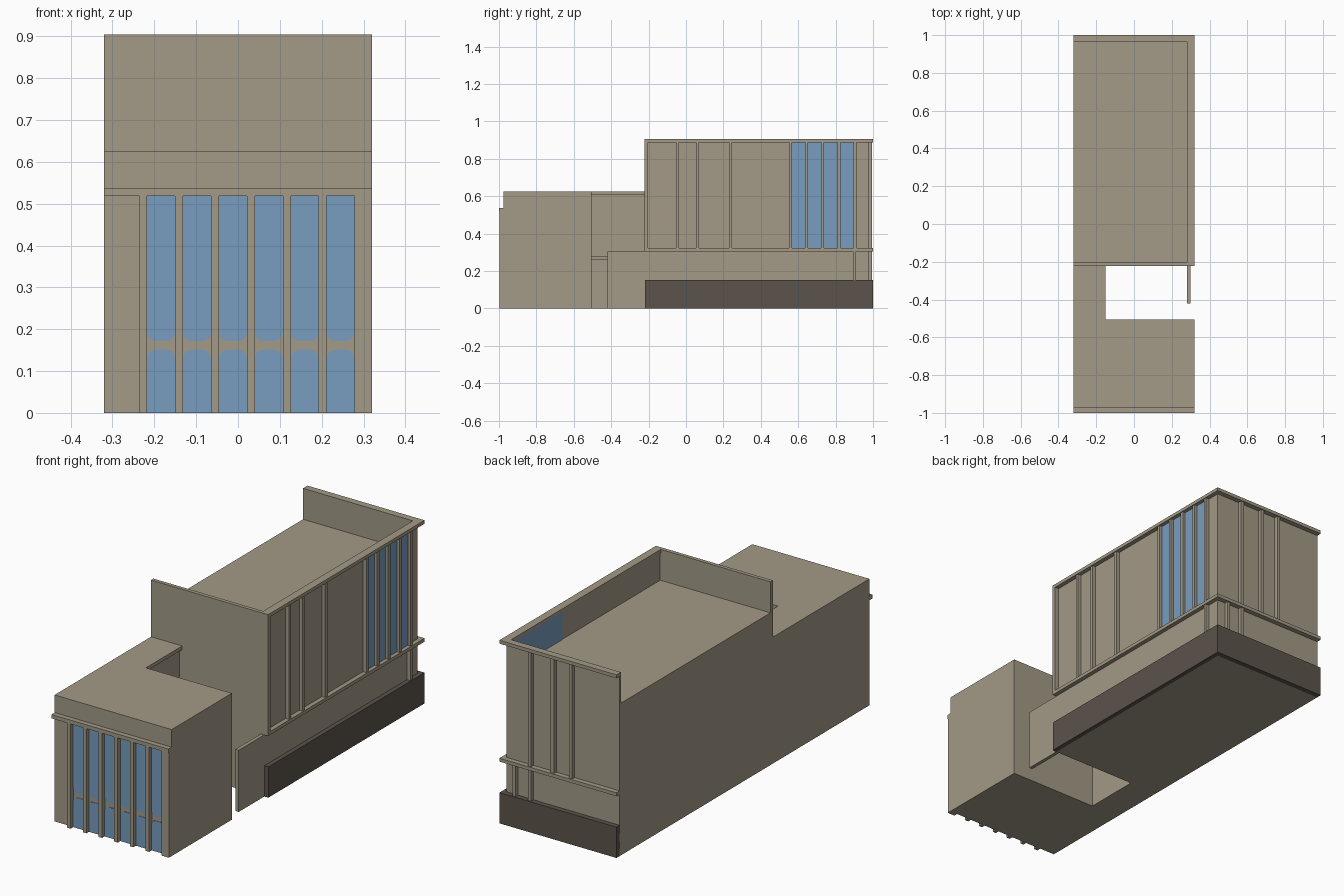
import bpy, bmesh, math

cube = bpy.data.objects.get("Cube")
if cube:
    bpy.data.objects.remove(cube, do_unlink=True)


def material(name, rgb):
    m = bpy.data.materials.new(name)
    m.use_nodes = True
    m.diffuse_color = (*rgb, 1)
    m.node_tree.nodes["Principled BSDF"].inputs["Base Color"].default_value = (*rgb, 1)
    return m


TAN = material("tan_wall", (0.366, 0.323, 0.242))
DARK = material("dark_plinth", (0.107, 0.087, 0.072))
BLUE = material("blue_glass", (0.188, 0.337, 0.521))


def finish(name, bm, mat):
    bmesh.ops.recalc_face_normals(bm, faces=bm.faces)
    me = bpy.data.meshes.new(name)
    bm.to_mesh(me)
    bm.free()
    me.materials.append(mat)
    ob = bpy.data.objects.new(name, me)
    bpy.context.collection.objects.link(ob)
    return ob


def box(name, x, y, z, mat=TAN):
    """Box from (min, max) ranges on each axis."""
    bm = bmesh.new()
    bmesh.ops.create_cube(bm, size=1)
    for v in bm.verts:
        v.co = [r[0] if c < 0 else r[1] for r, c in zip((x, y, z), v.co)]
    return finish(name, bm, mat)


def prism(name, outline, z0, z1, mat=TAN):
    """Extrude an xy outline upward."""
    bm = bmesh.new()
    face = bm.faces.new([bm.verts.new((x, y, z0)) for x, y in outline])
    up = bmesh.ops.extrude_face_region(bm, geom=[face])["geom"]
    for v in up:
        if isinstance(v, bmesh.types.BMVert):
            v.co.z = z1
    return finish(name, bm, mat)


def pane(name, x0, x1, z0, z1, round_top, y=-0.977, r=0.02):
    """Front glass with rounded corners along the side next to the crossbar."""
    arc = [math.radians(a) for a in (0, 30, 60, 90)]
    zc, s = (z1 - r, 1) if round_top else (z0 + r, -1)
    pts = [(x1 - r + r * math.cos(a), zc + s * r * math.sin(a)) for a in arc]
    pts += [(x0 + r - r * math.cos(a), zc + s * r * math.sin(a)) for a in reversed(arc)]
    flat = z0 if round_top else z1
    pts += [(x0, flat), (x1, flat)]
    bm = bmesh.new()
    face = bm.faces.new([bm.verts.new((px, y, pz)) for px, pz in pts])
    up = bmesh.ops.extrude_face_region(bm, geom=[face])["geom"]
    for v in up:
        if isinstance(v, bmesh.types.BMVert):
            v.co.y += 0.004
    return finish(name, bm, BLUE)


def l_strip(name, inner_x, inner_y, z0, z1, mat=TAN):
    """L-shaped band along the fin side and the back."""
    prism(name, [(inner_x, -0.22), (0.32, -0.22), (0.32, 1), (-0.32, 1),
                 (-0.32, inner_y), (inner_x, inner_y)], z0, z1, mat)


# Main hall with its roof deck
box("main_hall", (-0.32, 0.298), (-0.22, 0.975), (0, 0.752))

# Parapets on three sides
box("front_parapet", (-0.32, 0.32), (-0.222, -0.203), (0.305, 0.905))
box("side_parapet", (0.283, 0.298), (-0.21, 0.975), (0.74, 0.895))
box("back_parapet", (-0.32, 0.298), (0.965, 0.975), (0.74, 0.895))
l_strip("parapet_cap", 0.28, 0.965, 0.888, 0.905)
l_strip("middle_ledge", 0.29, 0.965, 0.305, 0.322)
l_strip("plinth", 0.297, 0.974, 0, 0.152, DARK)

# Upper side fins and glass between the rear ones
side_fins = [(-0.053, -0.037), (0.053, 0.069), (0.23, 0.247), (0.551, 0.567),
             (0.636, 0.652), (0.722, 0.738), (0.811, 0.825), (0.896, 0.911)]
for i, fin in enumerate(side_fins):
    box(f"side_fin_{i + 1}", (0.29, 0.316), fin, (0.31, 0.895))
for i in range(3, 7):
    box(f"side_window_{i - 2}", (0.295, 0.301),
        (side_fins[i][1], side_fins[i + 1][0]), (0.322, 0.888), BLUE)
box("roof_side_glass", (0.281, 0.286), (0.565, 0.965), (0.752, 0.888), BLUE)

# Back fins, upper and lower
for i, x in enumerate((0.16, 0.035, -0.065)):
    box(f"back_fin_{i + 1}", (x - 0.009, x + 0.009), (0.97, 0.994), (0.31, 0.895))
for i, x in enumerate((0.245, 0.16)):
    box(f"low_back_fin_{i + 1}", (x - 0.008, x + 0.008), (0.97, 0.994), (0.15, 0.31))
box("low_side_fin", (0.29, 0.316), (0.894, 0.91), (0.15, 0.31))

# Courtyard wall
box("courtyard_wall", (0.28, 0.298), (-0.42, -0.21), (0, 0.305))

# Front block and the link to the hall
box("front_block", (-0.32, 0.32), (-0.975, -0.505), (0, 0.625))
box("link", (-0.32, -0.165), (-0.51, -0.215), (0, 0.625))
box("link_cap", (-0.32, -0.15), (-0.51, -0.215), (0.607, 0.625))
box("link_ledge", (-0.32, -0.15), (-0.51, -0.215), (0.262, 0.28))

# Front facade: lintel, fins, end pier and paired panes
box("front_lintel", (-0.32, 0.32), (-1, -0.97), (0.519, 0.538))
pitch, first = 0.0858, -0.236
for i in range(6):
    x = first + i * pitch
    box(f"front_fin_{i + 1}", (x, x + 0.019), (-0.997, -0.97), (0, 0.525))
    pane(f"upper_pane_{i + 1}", x + 0.019, x + pitch, 0.172, 0.519, False)
    pane(f"lower_pane_{i + 1}", x + 0.019, x + pitch, 0.0, 0.151, True)
box("front_pier", (0.279, 0.32), (-0.997, -0.97), (0, 0.525))
